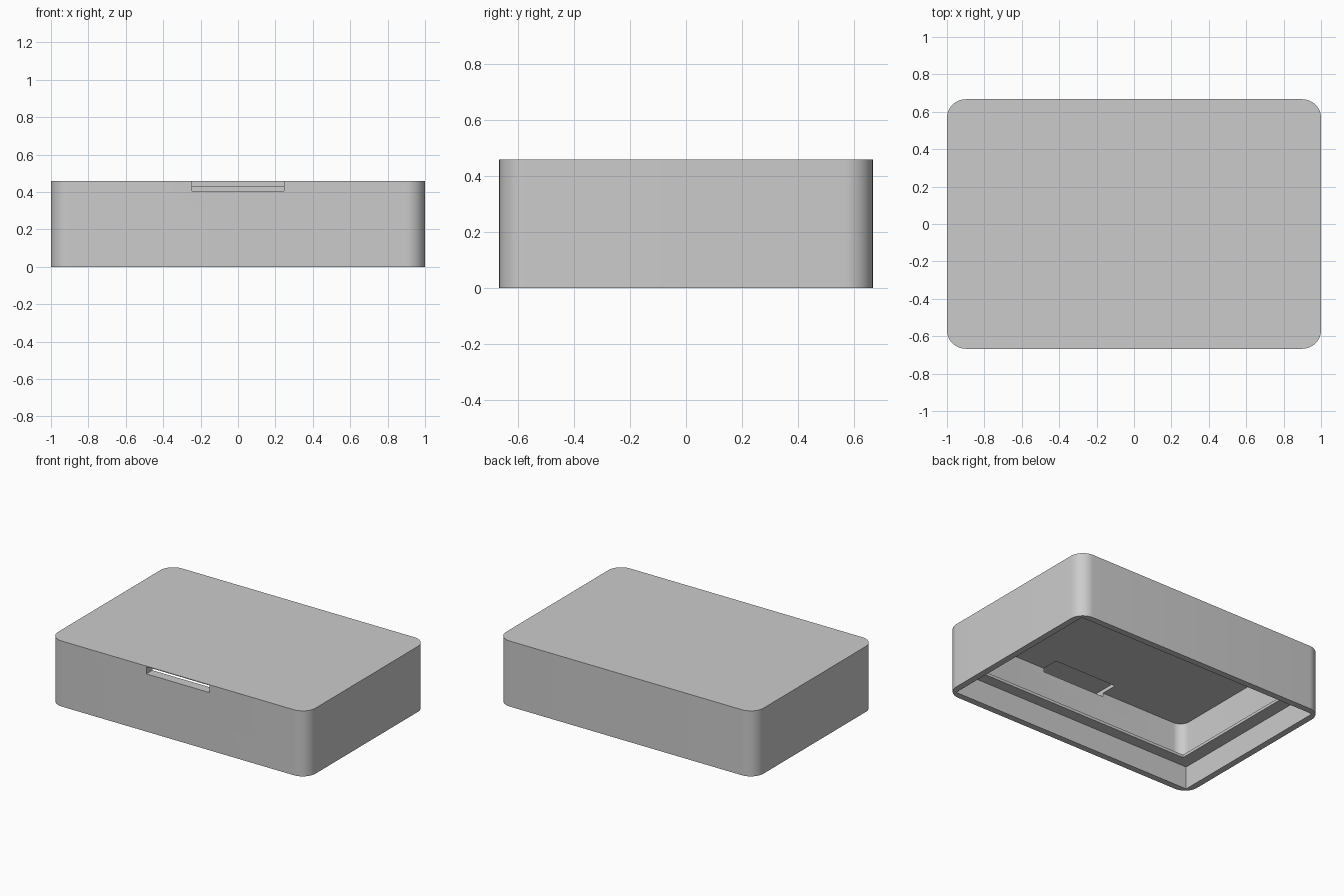
import bpy
import bmesh
import math

cube = bpy.data.objects.get("Cube")
if cube:
    bpy.data.objects.remove(cube, do_unlink=True)

grey = bpy.data.materials.new("plain_grey")
grey.use_nodes = True
grey.diffuse_color = (0.6, 0.6, 0.6, 1)
grey.node_tree.nodes["Principled BSDF"].inputs["Base Color"].default_value = (0.6, 0.6, 0.6, 1)


def block(name, x, y, z, radius=0, segments=12):
    """Upright box between x, y and z limits with rounded vertical edges."""
    outline = []
    corners = [(x[1], y[1]), (x[0], y[1]), (x[0], y[0]), (x[1], y[0])]
    for i, (cx, cy) in enumerate(corners):
        if not radius:
            outline.append((cx, cy))
            continue
        px = cx - math.copysign(radius, cx)
        py = cy - math.copysign(radius, cy)
        for k in range(segments + 1):
            a = (i + k / segments) * math.pi / 2
            outline.append((px + radius * math.cos(a), py + radius * math.sin(a)))
    bm = bmesh.new()
    base = bm.faces.new([bm.verts.new((px, py, z[0])) for px, py in outline])
    top = bmesh.ops.extrude_face_region(bm, geom=[base])["geom"]
    verts = [v for v in top if isinstance(v, bmesh.types.BMVert)]
    bmesh.ops.translate(bm, verts=verts, vec=(0, 0, z[1] - z[0]))
    bmesh.ops.recalc_face_normals(bm, faces=bm.faces)
    mesh = bpy.data.meshes.new(name)
    bm.to_mesh(mesh)
    bm.free()
    mesh.materials.append(grey)
    obj = bpy.data.objects.new(name, mesh)
    bpy.context.collection.objects.link(obj)
    return obj


def centred(name, half_x, half_y, z, radius=0):
    return block(name, (-half_x, half_x), (-half_y, half_y), z, radius)


# Outer body of the cover
cover = centred("box_cover", 1, 0.667, (0, 0.46), 0.1)

# Hollows: square-cornered recess, narrower lip, rounded chamber, front slot
cutters = [
    centred("recess_cutter", 0.955, 0.622, (-0.1, 0.16)),
    centred("lip_cutter", 0.862, 0.542, (0.1, 0.2)),
    centred("chamber_cutter", 0.9, 0.6, (0.18, 0.43), 0.07),
    block("slot_cutter", (-0.245, 0.245), (-0.8, -0.48), (0.405, 0.455)),
]

bpy.ops.object.select_all(action="DESELECT")
bpy.context.view_layer.objects.active = cover
cover.select_set(True)
for cutter in cutters:
    cutter.hide_render = True
    cut = cover.modifiers.new(cutter.name, "BOOLEAN")
    cut.operation = "DIFFERENCE"
    cut.solver = "EXACT"
    cut.object = cutter
    bpy.ops.object.modifier_apply(modifier=cut.name)
    bpy.data.objects.remove(cutter, do_unlink=True)

bpy.ops.object.shade_smooth_by_angle(angle=math.radians(30))
